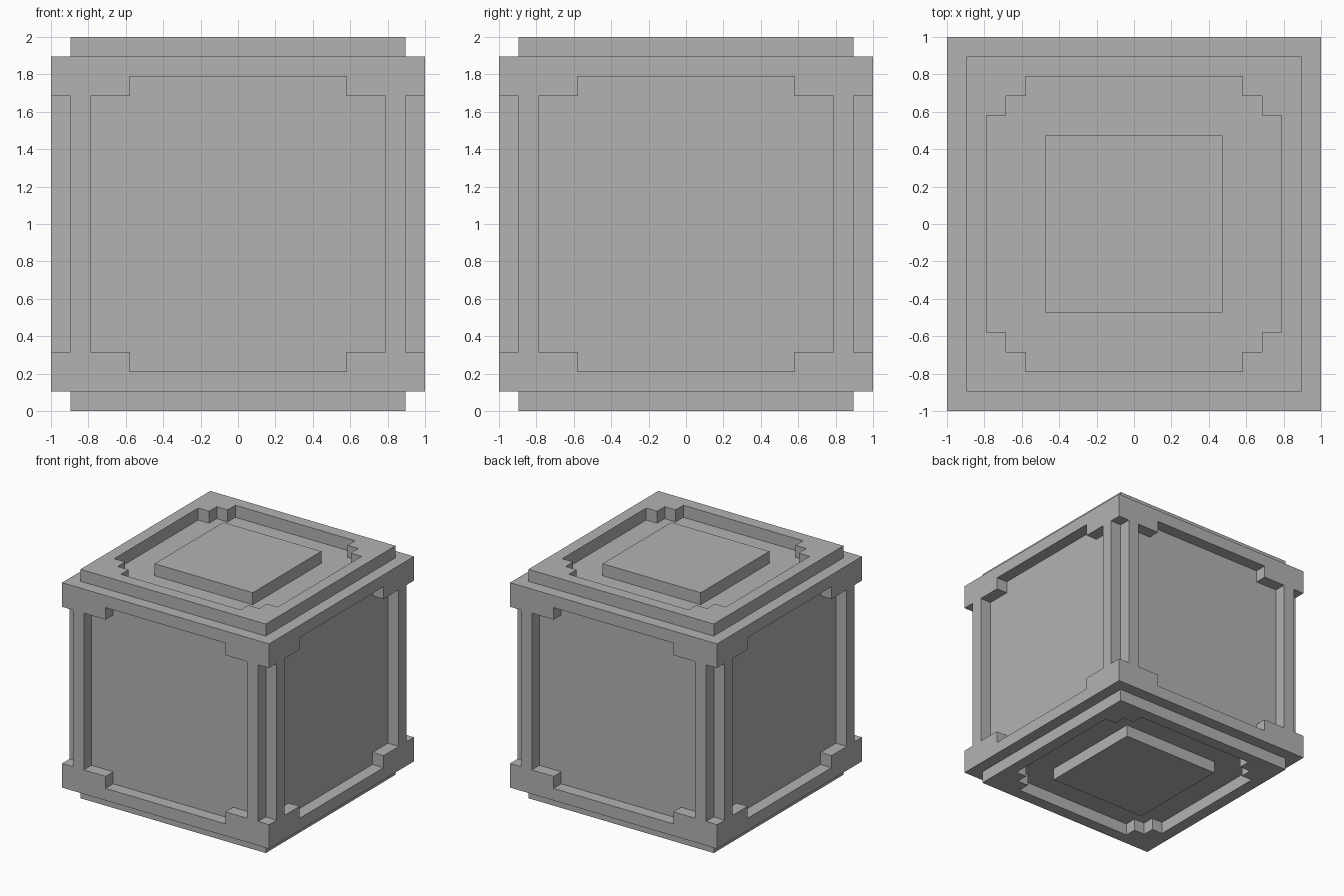
import bpy
import bmesh

U = 2 / 19  # one block step; the crate is 19 steps on each side

cube = bpy.data.objects.get("Cube")
if cube:
    bpy.data.objects.remove(cube, do_unlink=True)

grey = bpy.data.materials.new("plain grey")
grey.use_nodes = True
colour = (0.45, 0.45, 0.45, 1)
grey.diffuse_color = colour
grey.node_tree.nodes["Principled BSDF"].inputs["Base Color"].default_value = colour


def prism(name, outlines, low, high, mirror=""):
    """Extrude flat outlines (inner ones are holes) and mirror about the crate's centre."""
    bm = bmesh.new()
    edges = []
    for outline in outlines:
        verts = [bm.verts.new((x * U, y * U, low * U)) for x, y in outline]
        edges += [bm.edges.new((a, b)) for a, b in zip(verts, verts[1:] + verts[:1])]
    bmesh.ops.triangle_fill(bm, edges=edges, use_beauty=True)
    raised = bmesh.ops.extrude_face_region(bm, geom=bm.faces[:], use_keep_orig=True)
    top = [g for g in raised["geom"] if isinstance(g, bmesh.types.BMVert)]
    bmesh.ops.translate(bm, verts=top, vec=(0, 0, (high - low) * U))
    bmesh.ops.recalc_face_normals(bm, faces=bm.faces[:])
    mesh = bpy.data.meshes.new(name)
    bm.to_mesh(mesh)
    bm.free()
    mesh.materials.append(grey)
    obj = bpy.data.objects.new(name, mesh)
    obj.location.z = 1
    bpy.context.collection.objects.link(obj)
    if mirror:
        mod = obj.modifiers.new("mirror", "MIRROR")
        mod.use_axis = [axis in mirror for axis in "XYZ"]
        mod.use_mirror_merge = False
    return obj


def square(r):
    return [(-r, -r), (r, -r), (r, r), (-r, r)]


def rect(x0, y0, x1, y1):
    return [(x0, y0), (x1, y0), (x1, y1), (x0, y1)]


# Recessed body behind the frame
prism("core", [square(8.5)], -7.5, 7.5)

# Wide rails around the top and bottom
prism("rail", [square(9.5)], 7.5, 8.5, "Z")

# Angled brackets wrapping the eight corners
bracket = [(5.5, 8.5), (8.5, 8.5), (8.5, 5.5), (9.5, 5.5), (9.5, 9.5), (5.5, 9.5)]
prism("corner_bracket", [bracket], 6.5, 7.5, "XYZ")

# Paired upright strips with a notch along each vertical edge
prism("front_back_post", [rect(7.5, 8.5, 8.5, 9.5)], -6.5, 6.5, "XY")
prism("side_post", [rect(8.5, 7.5, 9.5, 8.5)], -6.5, 6.5, "XY")

# Lid and base rims with stepped corners on the opening
steps = [(7.5, 5.5), (6.5, 5.5), (6.5, 6.5), (5.5, 6.5), (5.5, 7.5)]
opening = []
for _ in range(4):
    opening += steps
    steps = [(-y, x) for x, y in steps]
prism("lid_rim", [square(8.5), opening], 8.5, 9.5, "Z")

# Raised square in the middle of the lid and base
prism("centre_plate", [square(4.5)], 8.5, 9.5, "Z")
